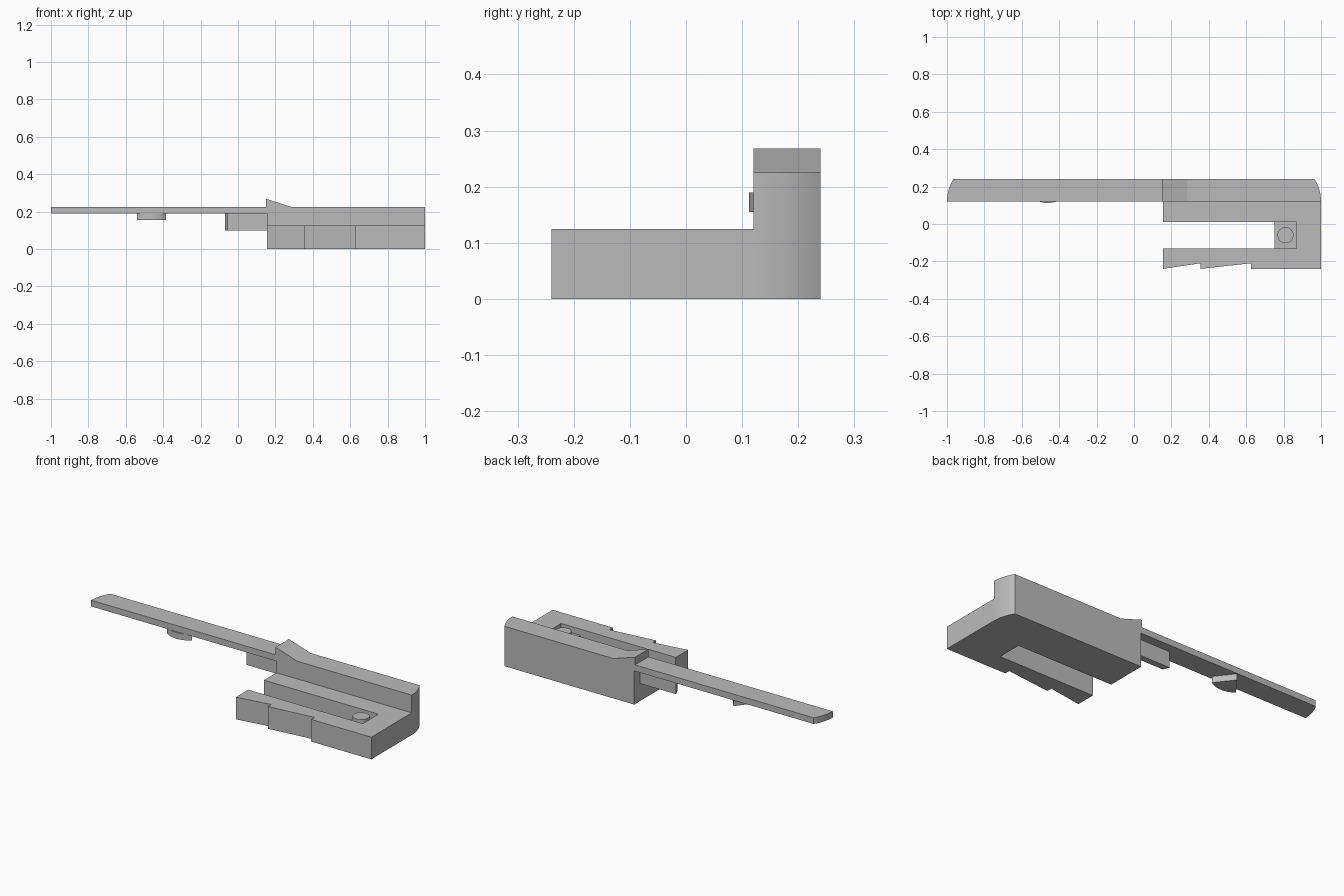
import bpy, bmesh, math
from mathutils import Vector

default = bpy.data.objects.get("Cube")
if default:
    bpy.data.objects.remove(default, do_unlink=True)

grey = bpy.data.materials.new("plain grey")
grey.use_nodes = True
colour = (0.5, 0.5, 0.5, 1)
grey.diffuse_color = colour
grey.node_tree.nodes["Principled BSDF"].inputs["Base Color"].default_value = colour

FRONT, BACK = 0.12, 0.24      # depth range of the long rail
BLOCK, DECK, TOP = 0.155, 0.125, 0.225


def extrude(name, outline, offset, smooth=False):
    """Fill an outline of 3D points and extrude it by an offset."""
    bm = bmesh.new()
    face = bm.faces.new([bm.verts.new(p) for p in outline])
    new = bmesh.ops.extrude_face_region(bm, geom=[face])["geom"]
    moved = [g for g in new if isinstance(g, bmesh.types.BMVert)]
    bmesh.ops.translate(bm, verts=moved, vec=Vector(offset))
    bmesh.ops.recalc_face_normals(bm, faces=bm.faces)
    mesh = bpy.data.meshes.new(name)
    bm.to_mesh(mesh)
    bm.free()
    mesh.materials.append(grey)
    obj = bpy.data.objects.new(name, mesh)
    bpy.context.collection.objects.link(obj)
    if smooth:
        bpy.ops.object.select_all(action="DESELECT")
        obj.select_set(True)
        bpy.context.view_layer.objects.active = obj
        bpy.ops.object.shade_smooth_by_angle(angle=math.radians(25))
    return obj


def plan(name, outline, bottom, top, smooth=False):
    return extrude(name, [(x, y, bottom) for x, y in outline], (0, 0, top - bottom), smooth)


def arc(cx, cy, radius, start, end, steps=12):
    angles = [math.radians(start + (end - start) * i / steps) for i in range(steps + 1)]
    return [(cx + radius * math.cos(a), cy + radius * math.sin(a)) for a in angles]


# Rounded end shared by the rail and the tall wall
R = 0.223
sweep = math.degrees(math.asin((BACK - FRONT) / R))
round_end = arc(1 - R, FRONT, R, 0, sweep)

# U-shaped deck with a sawtooth front edge
plan("slotted_base", [
    (BLOCK, -0.24), (0.355, -0.21), (0.355, -0.24), (0.625, -0.21), (0.625, -0.24),
    (1, -0.24), (1, FRONT), (BLOCK, FRONT), (BLOCK, 0.01),
    (0.87, 0.01), (0.87, -0.13), (BLOCK, -0.13)], 0, DECK)

# Recessed pocket floor at the slot end, with a round post
plan("pocket_floor", [(0.75, -0.13), (0.87, -0.13), (0.87, 0.01), (0.75, 0.01)], 0, 0.09)
plan("round_post", arc(0.81, -0.06, 0.043, 0, 360, 32)[:-1], 0.09, DECK, True)

# Tall wall along the back and the thin rail running out from it
plan("back_wall", [(BLOCK, FRONT)] + round_end + [(BLOCK, BACK)], 0, TOP, True)
plan("thin_rail", [(BLOCK, FRONT)] + [(-x, y) for x, y in round_end] + [(BLOCK, BACK)],
     0.19, TOP, True)

# Wedge stop on top of the wall
extrude("wedge_stop", [(0.15, FRONT, TOP), (0.285, FRONT, TOP), (0.15, FRONT, 0.268)],
        (0, BACK - FRONT, 0))

# Upright tab below the rail, with a slanted end
plan("hanging_tab", [(BLOCK, 0.155), (-0.055, 0.155), (-0.07, 0.19), (BLOCK, 0.19)], 0.10, 0.19)

# Fan-shaped catch below the rail, its arc facing forward
plan("fan_catch", [(-0.462, 0.237)] + arc(-0.462, 0.237, 0.125, 232, 308), 0.155, 0.19, True)
